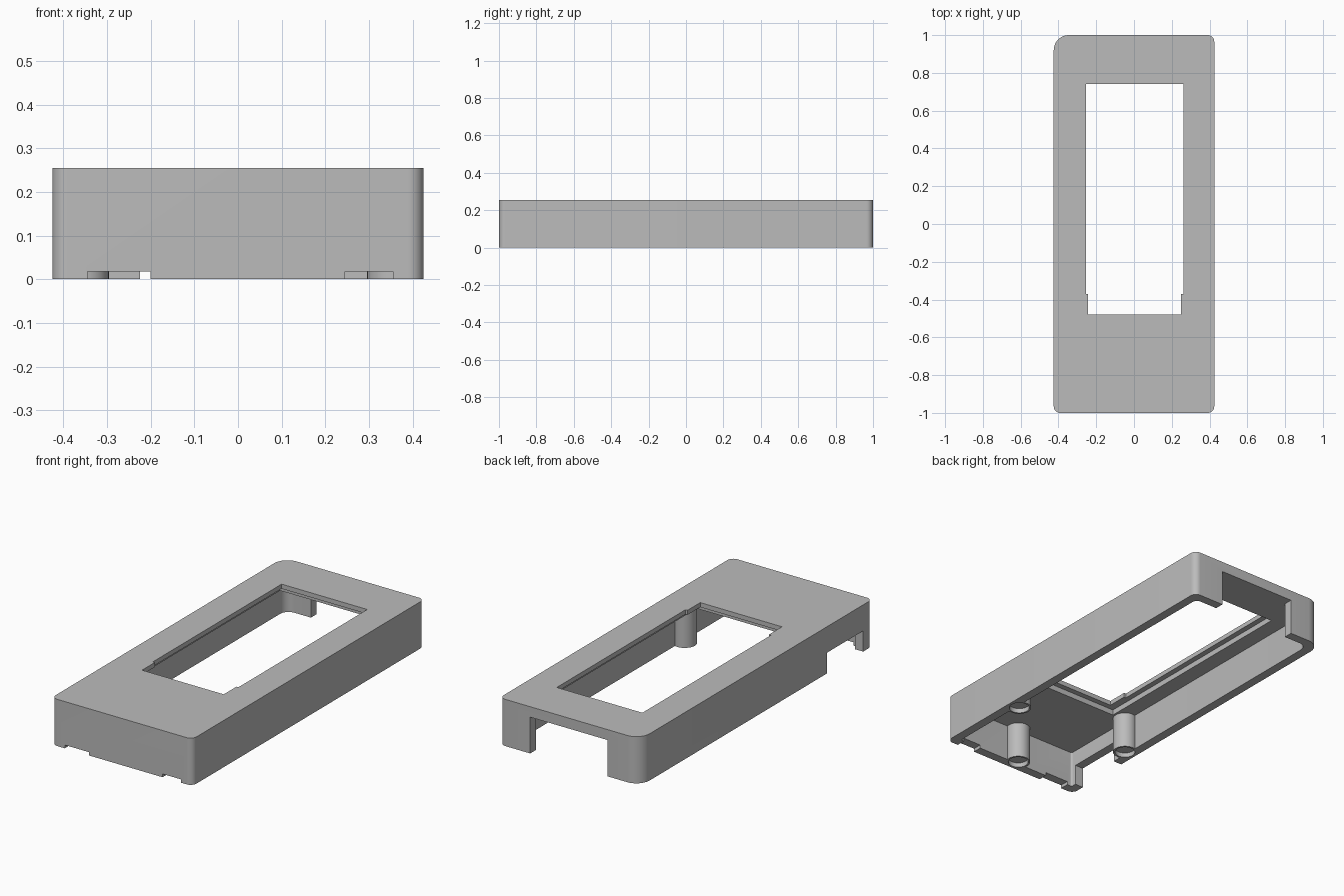
import bpy
import bmesh
from math import cos, sin, pi, radians

cube = bpy.data.objects.get("Cube")
if cube:
    bpy.data.objects.remove(cube, do_unlink=True)

HALF_X, HALF_Y, HEIGHT = 0.425, 1.0, 0.255
WALL, CEILING = 0.05, 0.2
POST_R = 0.062

grey = bpy.data.materials.new("plain grey")
grey.use_nodes = True
grey.diffuse_color = (0.5, 0.5, 0.5, 1)
grey.node_tree.nodes["Principled BSDF"].inputs["Base Color"].default_value = (0.5, 0.5, 0.5, 1)


def prism(name, points, z0, z1):
    """Extrude a counter-clockwise outline from z0 to z1."""
    bm = bmesh.new()
    base = bm.faces.new([bm.verts.new((x, y, z0)) for x, y in points])
    top = bmesh.ops.extrude_face_region(bm, geom=[base])["geom"]
    for v in top:
        if isinstance(v, bmesh.types.BMVert):
            v.co.z = z1
    bmesh.ops.recalc_face_normals(bm, faces=bm.faces)
    mesh = bpy.data.meshes.new(name)
    bm.to_mesh(mesh)
    bm.free()
    mesh.materials.append(grey)
    obj = bpy.data.objects.new(name, mesh)
    bpy.context.collection.objects.link(obj)
    return obj


def rounded(hx, hy, radii, steps=10):
    """Rectangle outline with one radius per corner, from back left round."""
    points = []
    signs = [(1, 1), (-1, 1), (-1, -1), (1, -1)]
    for i, ((sx, sy), r) in enumerate(zip(signs, radii)):
        for k in range(steps + 1):
            a = (i + k / steps) * pi / 2
            points.append((sx * (hx - r) + r * cos(a), sy * (hy - r) + r * sin(a)))
    return points


def circle(x, y, r, n=40):
    return [(x + r * cos(2 * pi * k / n), y + r * sin(2 * pi * k / n)) for k in range(n)]


def box(name, x0, x1, y0, y1, z0, z1):
    return prism(name, [(x0, y0), (x1, y0), (x1, y1), (x0, y1)], z0, z1)


def combine(body, tool, operation):
    mod = body.modifiers.new(operation, "BOOLEAN")
    mod.operation = operation
    mod.solver = "EXACT"
    mod.object = tool
    bpy.context.view_layer.objects.active = body
    bpy.ops.object.modifier_apply(modifier=mod.name)
    bpy.data.objects.remove(tool, do_unlink=True)


# Outer shell with one large corner, hollow from below
case = prism("case_shell", rounded(HALF_X, HALF_Y, (0.035, 0.08, 0.035, 0.035)), 0, HEIGHT)
cavity = prism("cavity", rounded(HALF_X - WALL, HALF_Y - WALL, (0.03, 0.05, 0.01, 0.01)), -0.1, CEILING)
combine(case, cavity, "DIFFERENCE")

# Window, slightly narrower at its front end, with a stepped recess beneath
window = [(-0.243, -0.48), (0.25, -0.48), (0.25, -0.37), (0.262, -0.37),
          (0.262, 0.74), (-0.255, 0.74), (-0.255, -0.37), (-0.243, -0.37)]
combine(case, prism("window", window, 0.1, 0.4), "DIFFERENCE")
combine(case, box("window_recess", -0.285, 0.292, -0.51, 0.77, 0.1, 0.23), "DIFFERENCE")

# Wall openings: back port, side port and two shallow front slots
openings = [
    (-0.225, 0.24, 0.9, 1.1, -0.1, 0.198),
    (-0.5, -0.36, -0.92, -0.61, -0.1, 0.113),
    (-0.345, -0.2, -1.1, -0.93, -0.1, 0.018),
    (0.245, 0.355, -1.1, -0.93, -0.1, 0.018),
]
for dims in openings:
    combine(case, box("opening", *dims), "DIFFERENCE")

# Three screw posts with shallow sockets in their ends
for x, y in [(-0.358, -0.5), (0.358, -0.5), (0, -0.935)]:
    combine(case, prism("post", circle(x, y, POST_R), 0, CEILING + 0.02), "UNION")
    combine(case, prism("socket", circle(x, y, POST_R - 0.01), -0.1, 0.025), "DIFFERENCE")

# Smooth rounded walls, sharp edges
bpy.ops.object.select_all(action="DESELECT")
case.select_set(True)
bpy.context.view_layer.objects.active = case
bpy.ops.object.shade_smooth_by_angle(angle=radians(30))
